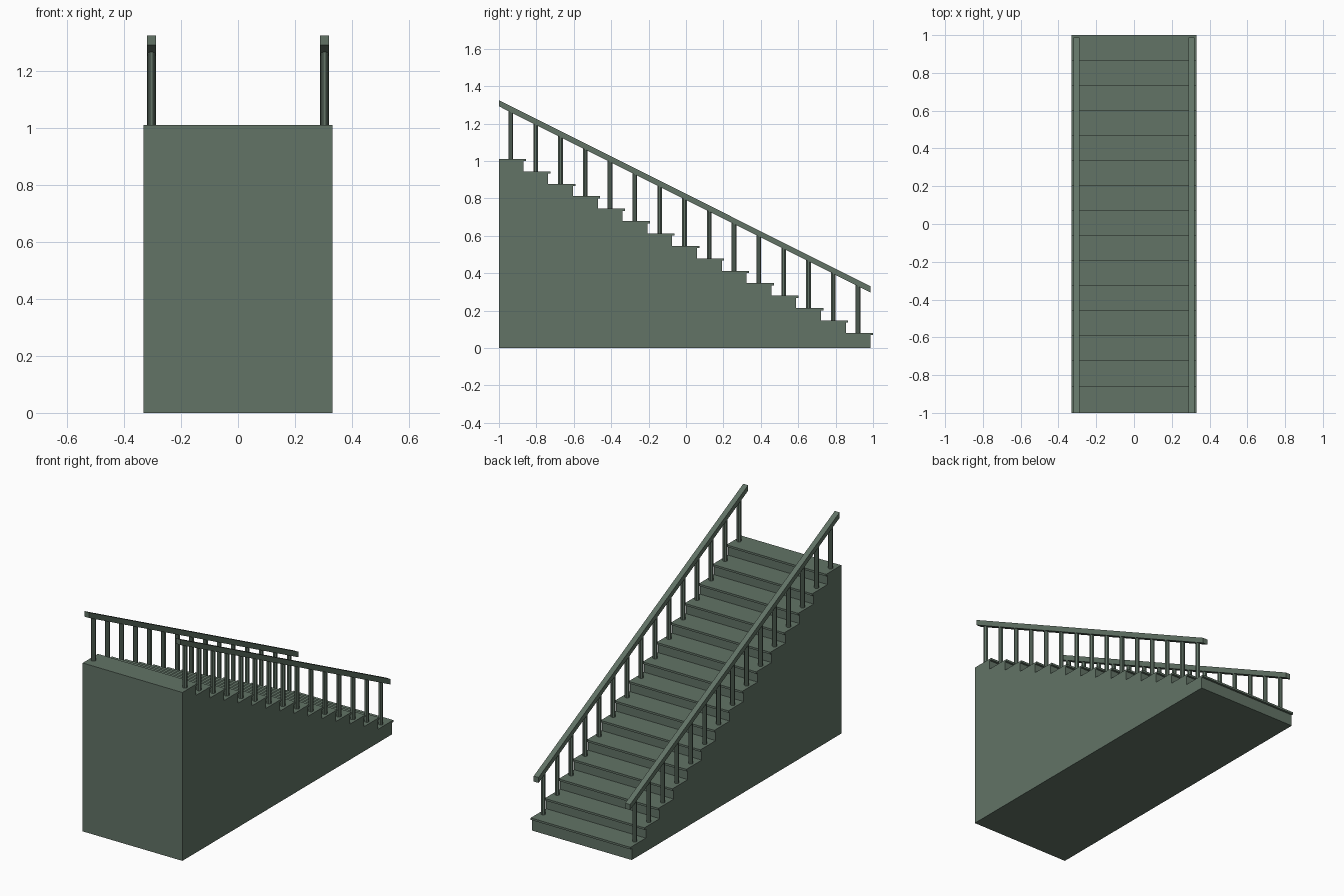
import bpy, bmesh, math

if "Cube" in bpy.data.objects:
    bpy.data.objects.remove(bpy.data.objects["Cube"])

STEPS = 15
RUN, RISE = 0.1326, 0.0664      # pitch of one step
TOP, FRONT = 0.081, 1.0         # lowest tread height and nosing position
NOSE, TREAD = 0.013, 0.012      # nosing overhang and thickness
HALF_W = 0.331
RAIL_X, RAIL_W, RAIL_T = 0.304, 0.032, 0.033
SLOPE = RISE / RUN

green = bpy.data.materials.new("dull_green")
green.diffuse_color = (0.122, 0.172, 0.133, 1)
green.use_nodes = True
green.node_tree.nodes["Principled BSDF"].inputs["Base Color"].default_value = green.diffuse_color


def extrude_profile(name, profile, x0, x1):
    """Solid from a (y, z) outline swept along x."""
    bm = bmesh.new()
    face = bm.faces.new([bm.verts.new((x0, y, z)) for y, z in profile])
    ext = bmesh.ops.extrude_face_region(bm, geom=[face])
    verts = [v for v in ext["geom"] if isinstance(v, bmesh.types.BMVert)]
    bmesh.ops.translate(bm, verts=verts, vec=(x1 - x0, 0, 0))
    bmesh.ops.recalc_face_normals(bm, faces=bm.faces)
    return finish(name, bm)


def finish(name, bm):
    mesh = bpy.data.meshes.new(name)
    bm.to_mesh(mesh)
    bm.free()
    mesh.materials.append(green)
    obj = bpy.data.objects.new(name, mesh)
    bpy.context.collection.objects.link(obj)
    return obj


def rail_top(y):
    return 1.325 - SLOPE * (y + 1)


# Solid staircase with a small nosing on each tread
outline = [(-1, 0), (FRONT - NOSE, 0)]
for i in range(STEPS):
    nose, z = FRONT - i * RUN, TOP + i * RISE
    outline += [(nose - NOSE, z - TREAD), (nose, z - TREAD), (nose, z)]
    back = -1 if i == STEPS - 1 else nose - RUN - NOSE
    outline.append((back, z))
extrude_profile("staircase", outline, -HALF_W, HALF_W)

for side, sx in (("left", -1), ("right", 1)):
    # Sloping handrail with plumb-cut ends
    ends = (-1, 0.987)
    rail = [(y, rail_top(y)) for y in ends]
    rail += [(y, rail_top(y) - RAIL_T) for y in reversed(ends)]
    cx = sx * RAIL_X
    extrude_profile(side + "_handrail", rail, cx - RAIL_W / 2, cx + RAIL_W / 2)

    # One baluster per tread, running up into the rail
    bm = bmesh.new()
    for i in range(STEPS):
        y, z0 = 0.92 - i * RUN, TOP + i * RISE - 0.004
        z1 = rail_top(y) - RAIL_T * 0.5
        new = bmesh.ops.create_cone(bm, cap_ends=True, segments=8, radius1=0.0135,
                                    radius2=0.0135, depth=z1 - z0)["verts"]
        for v in new:   # turn flats to the front and move in place
            a = math.atan2(v.co.y, v.co.x) + math.pi / 8
            v.co.x, v.co.y = 0.0135 * math.cos(a), 0.0135 * math.sin(a)
        bmesh.ops.translate(bm, verts=new, vec=(cx, y, (z0 + z1) / 2))
    finish(side + "_balusters", bm)
